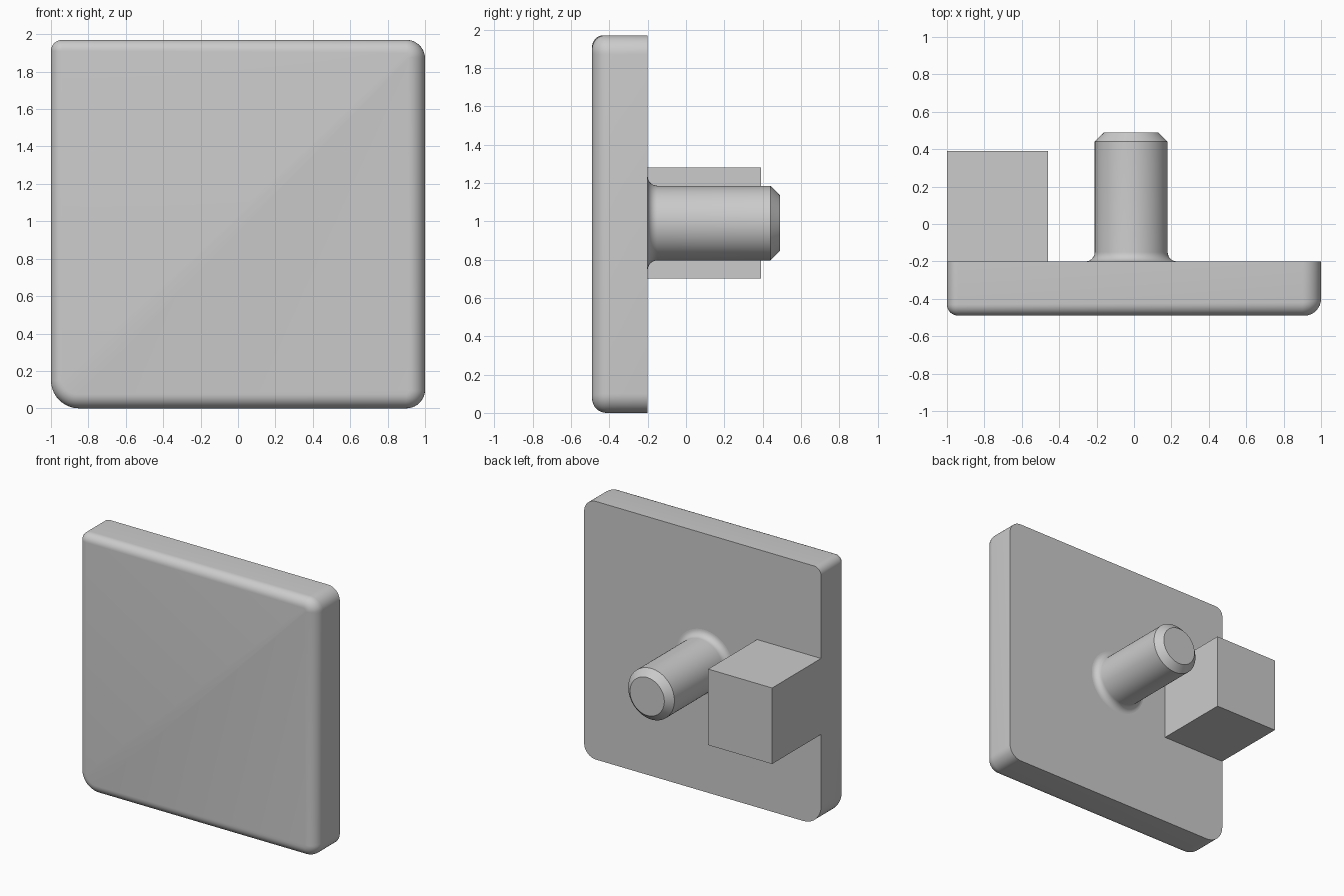
import bpy, bmesh
from math import sin, cos, pi, radians
from mathutils import Vector

if "Cube" in bpy.data.objects:
    bpy.data.objects.remove(bpy.data.objects["Cube"], do_unlink=True)

grey = bpy.data.materials.new("plain grey")
grey.use_nodes = True
colour = (0.6, 0.6, 0.6, 1)
grey.diffuse_color = colour
grey.node_tree.nodes["Principled BSDF"].inputs["Base Color"].default_value = colour

FRONT, BACK, HEIGHT = -0.49, -0.20, 1.97


def finish(name, bm):
    bmesh.ops.remove_doubles(bm, verts=bm.verts, dist=1e-5)
    bmesh.ops.recalc_face_normals(bm, faces=bm.faces)
    mesh = bpy.data.meshes.new(name)
    bm.to_mesh(mesh)
    bm.free()
    mesh.materials.append(grey)
    obj = bpy.data.objects.new(name, mesh)
    bpy.context.collection.objects.link(obj)
    bpy.ops.object.select_all(action='DESELECT')
    obj.select_set(True)
    bpy.context.view_layer.objects.active = obj
    bpy.ops.object.shade_smooth_by_angle(angle=radians(30))
    return obj


def loft(name, loops):
    """Skin closed loops of points and cap both ends."""
    bm = bmesh.new()
    rings = [[bm.verts.new(p) for p in loop] for loop in loops]
    n = len(rings[0])
    for a, b in zip(rings, rings[1:]):
        for i in range(n):
            j = (i + 1) % n
            bm.faces.new((a[i], a[j], b[j], b[i]))
    bm.faces.new(rings[0])
    bm.faces.new(rings[-1])
    return finish(name, bm)


# Plate: each corner has its own radius, each side its own front fillet
# corner: x sign, z sign, radius, fillet at its start side and end side
corners = [(1, 1, 0.10, 0.09, 0.07), (-1, 1, 0.06, 0.06, 0.06),
           (-1, -1, 0.15, 0.06, 0.075), (1, -1, 0.10, 0.075, 0.09)]
STEPS = 10


def plate_loop(t):
    """Outline at fillet angle t: 0 on the side wall, pi/2 on the front."""
    pts = []
    for k, (sx, sz, r, f0, f1) in enumerate(corners):
        cx = sx * (1 - r)
        cz = HEIGHT / 2 + sz * (HEIGHT / 2 - r)
        for i in range(STEPS + 1):
            a = (k + i / STEPS) * pi / 2
            f = f0 + (f1 - f0) * i / STEPS
            d = r - f * (1 - cos(t))
            pts.append((cx + d * cos(a), FRONT + f * (1 - sin(t)), cz + d * sin(a)))
    return pts


fillet = [plate_loop(i / 8 * pi / 2) for i in range(9)]
back_loop = [(x, BACK, z) for x, y, z in fillet[0]]
loft("plate", [back_loop] + fillet)

# Pin: filleted foot, straight shank, chamfered tip
R, FOOT, TIP = 0.195, 0.05, 0.05
profile = [(R + FOOT * (1 - sin(a)), BACK + FOOT * (1 - cos(a)))
           for a in (i / 8 * pi / 2 for i in range(9))]
profile += [(R, 0.44), (R - TIP, 0.49)]
SIDES = 64
loft("pin", [[(-0.015 + r * cos(2 * pi * i / SIDES), y, 0.99 + r * sin(2 * pi * i / SIDES))
              for i in range(SIDES)] for r, y in profile])

# Block: flush with the right edge of the plate
low, high = Vector((-1, BACK, 0.70)), Vector((-0.46, 0.39, 1.28))
bm = bmesh.new()
bmesh.ops.create_cube(bm, size=1)
for v in bm.verts:
    v.co = (low + high) / 2 + v.co * (high - low)
finish("block", bm)
